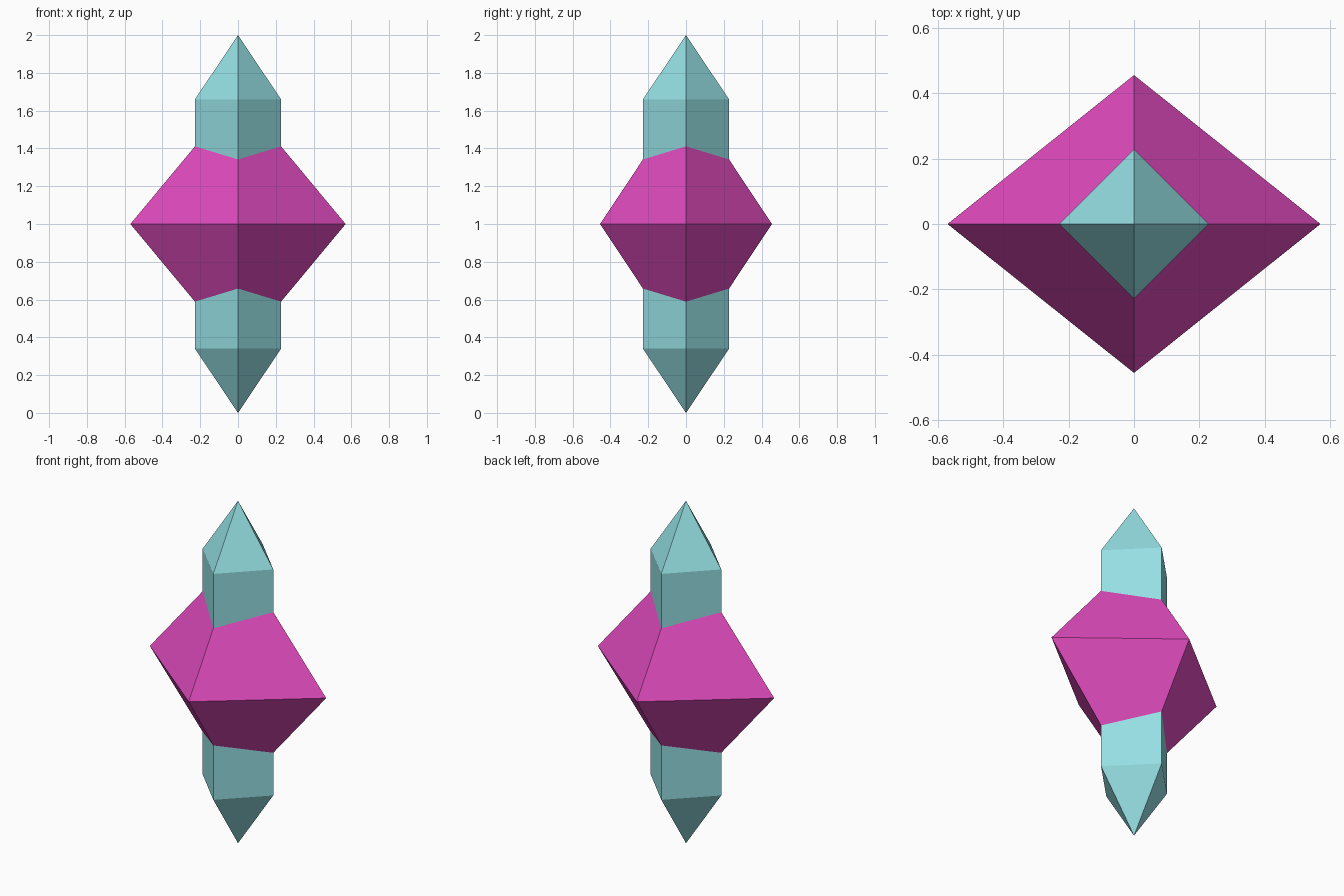
import bpy, bmesh, math

if "Cube" in bpy.data.objects:
    bpy.data.objects.remove(bpy.data.objects["Cube"])


def make_material(name, color):
    mat = bpy.data.materials.new(name)
    mat.diffuse_color = (*color, 1.0)
    mat.use_nodes = True
    mat.node_tree.nodes["Principled BSDF"].inputs["Base Color"].default_value = mat.diffuse_color
    return mat


def four_sided_gem(name, rx, ry, rings, bottom, top, mat):
    """Pointed solid with diamond cross-sections at the given ring heights."""
    bm = bmesh.new()
    low = bm.verts.new((0, 0, bottom))
    high = bm.verts.new((0, 0, top))
    loops = [[bm.verts.new((rx * math.cos(i * math.pi / 2),
                            ry * math.sin(i * math.pi / 2), z))
              for i in range(4)] for z in rings]
    for i in range(4):
        j = (i + 1) % 4
        bm.faces.new((low, loops[0][j], loops[0][i]))
        for a, b in zip(loops, loops[1:]):
            bm.faces.new((a[i], a[j], b[j], b[i]))
        bm.faces.new((loops[-1][i], loops[-1][j], high))
    bmesh.ops.recalc_face_normals(bm, faces=bm.faces)
    mesh = bpy.data.meshes.new(name)
    bm.to_mesh(mesh)
    bm.free()
    mesh.materials.append(mat)
    obj = bpy.data.objects.new(name, mesh)
    bpy.context.collection.objects.link(obj)
    return obj


aqua = make_material("pale_aqua", (0.30, 0.74, 0.77))
magenta = make_material("magenta", (0.74, 0.07, 0.51))

# Tall crystal shaft with a point at each end
four_sided_gem("crystal_shaft", 0.228, 0.228, (0.34, 1.66), 0.0, 2.0, aqua)

# Wide octahedral gem around the middle
four_sided_gem("middle_gem", 0.57, 0.455, (1.0,), 0.315, 1.685, magenta)
